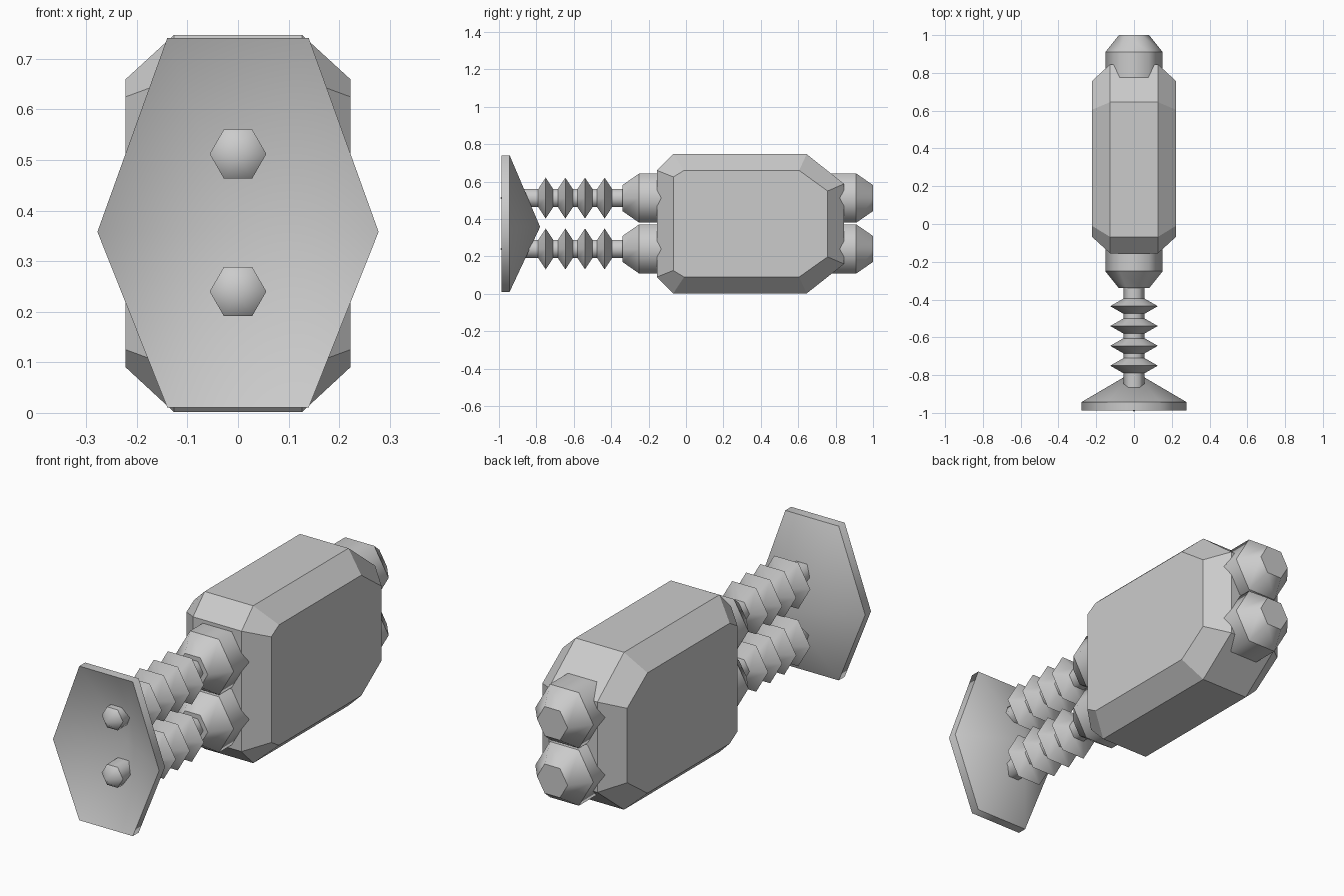
import bpy, bmesh
from math import cos, sin, pi
from mathutils import Vector

cube = bpy.data.objects.get("Cube")
if cube:
    bpy.data.objects.remove(cube, do_unlink=True)

grey = bpy.data.materials.new("plain grey")
grey.use_nodes = True
colour = (0.6, 0.6, 0.6, 1)
grey.diffuse_color = colour
grey.node_tree.nodes["Principled BSDF"].inputs["Base Color"].default_value = colour


def loft(name, rings, smooth=True):
    """Join closed rings of points in order; a one-point ring is a tip."""
    bm = bmesh.new()
    loops = [[bm.verts.new(p) for p in ring] for ring in rings]
    for a, b in zip(loops, loops[1:]):
        n = max(len(a), len(b))
        for i in range(n):
            j = (i + 1) % n
            corners = [a[i % len(a)], a[j % len(a)], b[j % len(b)], b[i % len(b)]]
            bm.faces.new(list(dict.fromkeys(corners))).smooth = smooth
    for ring in (loops[0], loops[-1]):
        if len(ring) > 2:
            bm.faces.new(ring)
    # Keep the ring edges crisp while the sides blend around the axis
    for ring in loops:
        for i, v in enumerate(ring):
            e = bm.edges.get((v, ring[i - 1])) if len(ring) > 2 else None
            if e:
                e.smooth = False
    bmesh.ops.recalc_face_normals(bm, faces=bm.faces)
    mesh = bpy.data.meshes.new(name)
    bm.to_mesh(mesh)
    bm.free()
    mesh.materials.append(grey)
    obj = bpy.data.objects.new(name, mesh)
    bpy.context.collection.objects.link(obj)
    return obj


def hex_lathe(name, profile, z):
    """Six-sided turned shape along y from (y, radius) pairs."""
    rings = []
    for y, r in profile:
        n = 6 if r else 1
        rings.append([Vector((r * cos(k * pi / 3), y, z + r * sin(k * pi / 3)))
                      for k in range(n)])
    return loft(name, rings)


# Body: eight-sided side profile, bevelled in towards both flanks
core = [(-0.155, 0.66), (-0.068, 0.747), (0.645, 0.747), (0.845, 0.588),
        (0.845, 0.16), (0.645, 0.002), (-0.068, 0.002), (-0.155, 0.09)]
flank = [(-0.068, 0.625), (-0.01, 0.66), (0.605, 0.66), (0.757, 0.55),
         (0.757, 0.198), (0.605, 0.09), (-0.01, 0.09), (-0.068, 0.125)]
sections = [(-0.222, flank), (-0.127, core), (0.127, core), (0.222, flank)]
loft("body", [[(x, y, z) for y, z in pts] for x, pts in sections], smooth=False)

# Rod with bellows ridges and a pointed tip
rod_radius = 0.056
rod = [(-0.993, 0), (-0.94, rod_radius)]
for i in range(4):
    peak = -0.75 + i * 0.105
    rod += [(peak - 0.04, rod_radius), (peak, 0.126), (peak + 0.04, rod_radius)]
rod.append((-0.3, rod_radius))

# Long capsule running through the body
capsule = [(-0.34, 0.08), (-0.25, 0.152), (0.91, 0.152), (1.0, 0.08)]

for side, z in (("lower", 0.24), ("upper", 0.512)):
    hex_lathe(side + "_ridged_rod", rod, z)
    hex_lathe(side + "_capsule", capsule, z)

# Hollow six-sided dish with a flat rim
mid = 0.358
outline = [(0.278, mid), (0.14, 0.741), (-0.14, 0.741),
           (-0.278, mid), (-0.14, 0.011), (0.14, 0.011)]
rim_front, rim_back = [[(x, y, z) for x, z in outline] for y in (-0.987, -0.943)]
loft("dish", [[(0, -0.825, mid)], rim_front, rim_back, [(0, -0.78, mid)]])
